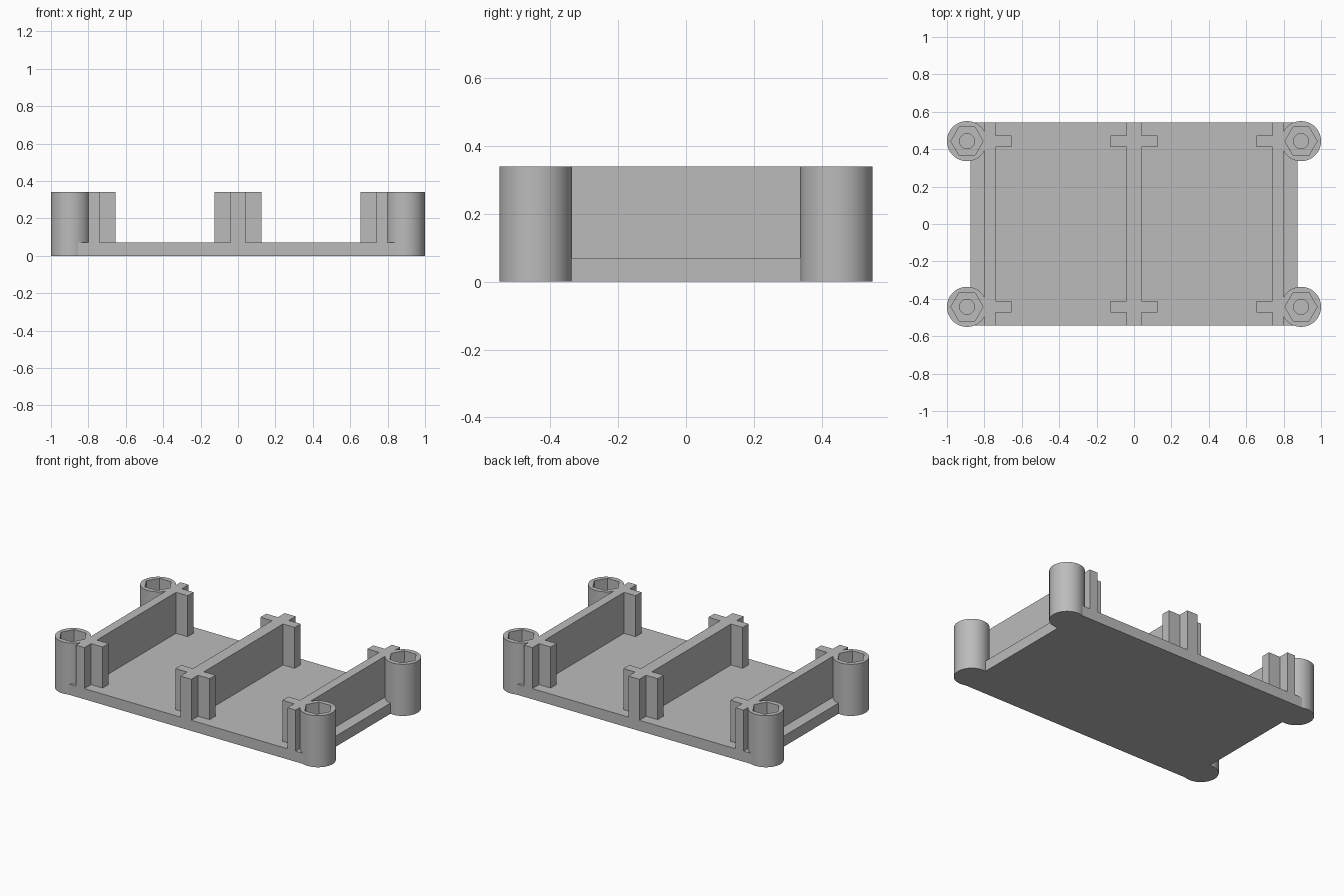
import bpy, bmesh
from math import cos, sin, pi

cube = bpy.data.objects.get("Cube")
if cube:
    bpy.data.objects.remove(cube, do_unlink=True)

# Single matte grey
grey = bpy.data.materials.new("matte_grey")
grey.use_nodes = True
grey.diffuse_color = (0.5, 0.5, 0.5, 1)
grey.node_tree.nodes["Principled BSDF"].inputs["Base Color"].default_value = grey.diffuse_color

HEIGHT, PLATE_TOP = 0.34, 0.07
HALF_Y = 0.543
SEGMENTS = 60


def add_object(name, bm):
    bmesh.ops.recalc_face_normals(bm, faces=bm.faces)
    mesh = bpy.data.meshes.new(name)
    bm.to_mesh(mesh)
    bm.free()
    mesh.materials.append(grey)
    obj = bpy.data.objects.new(name, mesh)
    bpy.context.collection.objects.link(obj)
    return obj


def extrude_profile(name, points, z0, z1):
    """Vertical prism over a closed outline."""
    bm = bmesh.new()
    face = bm.faces.new([bm.verts.new((x, y, z0)) for x, y in points])
    top = bmesh.ops.extrude_face_region(bm, geom=[face])["geom"]
    verts = [g for g in top if isinstance(g, bmesh.types.BMVert)]
    bmesh.ops.translate(bm, verts=verts, vec=(0, 0, z1 - z0))
    return add_object(name, bm)


def box_outline(x0, x1, y0, y1):
    return [(x0, y0), (x1, y0), (x1, y1), (x0, y1)]


def hex_radius(angle, corner):
    """Distance to the side of a hexagon with a corner on the x axis."""
    return corner * cos(pi / 6) / cos(angle % (pi / 3) - pi / 6)


def corner_post(name, cx, cy):
    """Round post with a hexagonal nut pocket and a blind screw hole."""
    rings = [
        (lambda a: 0.107, 0),
        (lambda a: 0.107, HEIGHT),
        (lambda a: hex_radius(a, 0.086), HEIGHT),
        (lambda a: hex_radius(a, 0.086), 0.2),
        (lambda a: 0.04, 0.2),
        (lambda a: 0.04, PLATE_TOP),
    ]
    bm = bmesh.new()
    loops = []
    for radius, z in rings:
        angles = [2 * pi * i / SEGMENTS for i in range(SEGMENTS)]
        loops.append([bm.verts.new((cx + radius(a) * cos(a), cy + radius(a) * sin(a), z))
                      for a in angles])
    for low, high in zip(loops, loops[1:]):
        for i in range(SEGMENTS):
            j = (i + 1) % SEGMENTS
            bm.faces.new((low[i], low[j], high[j], high[i]))
    bm.faces.new(loops[0])
    bm.faces.new(loops[-1])
    obj = add_object(name, bm)
    bpy.ops.object.select_all(action='DESELECT')
    obj.select_set(True)
    bpy.context.view_layer.objects.active = obj
    bpy.ops.object.shade_smooth_by_angle(angle=pi / 7)


# Base plate
extrude_profile("base_plate", box_outline(-0.875, 0.875, -HALF_Y, HALF_Y), 0, PLATE_TOP)

# Upright dividers across the plate
extrude_profile("centre_divider", box_outline(-0.04, 0.04, -HALF_Y, HALF_Y), PLATE_TOP, HEIGHT)
for side, s in (("left", 1), ("right", -1)):
    extrude_profile(side + "_divider",
                    box_outline(s * 0.74, s * 0.8, -HALF_Y, HALF_Y), PLATE_TOP, HEIGHT)

# Posts and guide ribs at the front and back
for end, e in (("front", -1), ("back", 1)):
    for side, s in (("left", 1), ("right", -1)):
        tag = f"{end}_{side}_"
        corner_post(tag + "post", s * 0.893, e * 0.443)
        for part, x0, x1 in (("outer_rib", 0.655, 0.74), ("centre_rib", 0.04, 0.125)):
            extrude_profile(tag + part, box_outline(s * x0, s * x1, e * 0.412, e * 0.473),
                            PLATE_TOP, HEIGHT)
